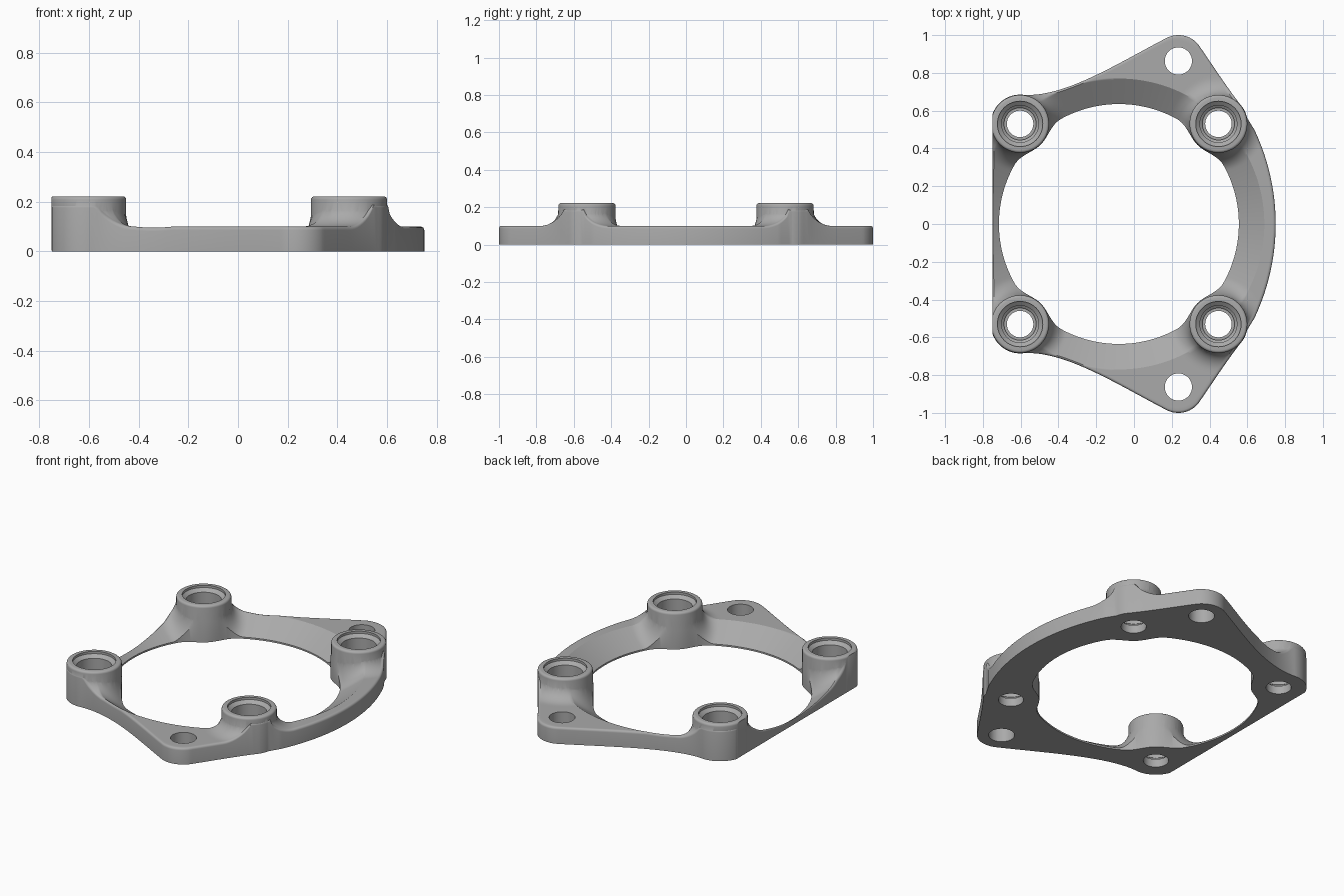
import bpy, bmesh, math
from mathutils import Vector, Matrix
from mathutils.geometry import interpolate_bezier

if "Cube" in bpy.data.objects:
    bpy.data.objects.remove(bpy.data.objects["Cube"])

HOLE_C = Vector((-0.08, 0.0))
HOLE_R, CONE_R, LIP, PLATE_H = 0.635, 0.77, 0.01, 0.1
BOSS_R, BOSS_H, FLARE_H, ROUND = 0.153, 0.222, 0.19, 0.014
BOSSES = [Vector((x, y)) for x in (-0.603, 0.447) for y in (-0.53, 0.53)]
EARS = [Vector((0.235, y)) for y in (-0.863, 0.863)]

grey = bpy.data.materials.new("grey_metal")
grey.use_nodes = True
colour = (0.4, 0.4, 0.4, 1)
grey.diffuse_color = colour
grey.node_tree.nodes["Principled BSDF"].inputs["Base Color"].default_value = colour


def make_object(name, bm):
    bmesh.ops.recalc_face_normals(bm, faces=bm.faces)
    mesh = bpy.data.meshes.new(name)
    bm.to_mesh(mesh)
    bm.free()
    mesh.materials.append(grey)
    ob = bpy.data.objects.new(name, mesh)
    bpy.context.collection.objects.link(ob)
    return ob


def add_lathe(bm, profile, centre, segments=64):
    """Solid of revolution from (radius, z) points that start and end on the axis."""
    rings = []
    for r, z in profile:
        count = 1 if r == 0 else segments
        rings.append([bm.verts.new((centre.x + r * math.cos(math.tau * i / segments),
                                    centre.y + r * math.sin(math.tau * i / segments), z))
                      for i in range(count)])
    for a, b in zip(rings, rings[1:]):
        for i in range(segments):
            j = (i + 1) % segments
            quad = [a[i % len(a)], a[j % len(a)], b[j % len(b)], b[i % len(b)]]
            bm.faces.new(list(dict.fromkeys(quad)))


def arc(centre, r, start, end, n=24):
    angles = [math.radians(start + (end - start) * i / n) for i in range(n + 1)]
    return [Vector((centre[0] + r * math.cos(a), centre[1] + r * math.sin(a))) for a in angles]


def bezier(*points, n=24):
    return [Vector(p[:2]) for p in interpolate_bezier(*[Vector((*p, 0)) for p in points], n)]


def resample(points, step):
    """Evenly spaced points along a closed outline."""
    out = []
    for a, b in zip(points, points[1:] + points[:1]):
        n = max(1, round((b - a).length / step))
        if (b - a).length > 0.001:
            out += [a.lerp(b, i / n) for i in range(n)]
    return out


# Plate outline: outer arc, boss, ear, concave flank, corner boss; then mirrored
ear = arc(EARS[1], 0.137, 40, 115)
half = arc((-0.41, 0), 1.16, 0, 25.5)
half += arc(BOSSES[3], 0.155, 12, 34, 8)
half += bezier(half[-1], (0.5, 0.71), (0.41, 0.85), ear[0])[1:-1]
half += ear
corner = arc(BOSSES[1], 0.155, 82, 160.5)
half += bezier(ear[-1], (-0.08, 0.855), (-0.36, 0.672), corner[0])[1:-1]
half += corner + [Vector((-0.749, 0))]
outline = half + [Vector((p.x, -p.y)) for p in reversed(half[1:-1])]
outline = resample(outline, 0.013)


def inner_radius(direction):
    """Central hole, swelling inwards beside each boss."""
    r = HOLE_R
    for b in BOSSES:
        off = abs(direction.angle(b - HOLE_C)) / 0.28
        if off < 1:
            r -= 0.045 * math.cos(off * math.pi / 2) ** 2
    return r


def surface_height(p):
    """Flat plate with a conical inner slope, and fillets rising to the bosses."""
    slope = ((p - HOLE_C).length - HOLE_R) / (CONE_R - HOLE_R)
    z = LIP + (PLATE_H - LIP) * min(1, max(0, slope))
    d = min((p - b).length for b in BOSSES)
    t = min(1, max(0, (d - BOSS_R + 0.005) / 0.1))
    return z + (FLARE_H - z) * (1 - math.sqrt(1 - (1 - t) ** 2))


# Plate body: one cross-section per outline point, joined into a ring
bm = bmesh.new()
sections = []
for p in outline:
    ray = p - HOLE_C
    outer, ray = ray.length, ray.normalized()
    inner = inner_radius(ray)
    crease = min(CONE_R, inner + 0.7 * (outer - inner))
    edge = outer - min(ROUND, 0.25 * (outer - crease))
    radii = [inner + (crease - inner) * i / 16 for i in range(16)]
    radii += [crease + (edge - crease) * i / 16 for i in range(17)]
    pts = [(inner, 0)] + [(r, surface_height(HOLE_C + ray * r)) for r in radii]
    top, width = pts[-1][1], outer - edge
    drop = min(ROUND, 0.4 * top)
    for i in range(1, 5):
        a = i * math.pi / 8
        pts.append((edge + width * math.sin(a), top - drop * (1 - math.cos(a))))
    pts.append((outer, 0))
    sections.append([bm.verts.new((*(HOLE_C + ray * r), z)) for r, z in pts])
for a, b in zip(sections, sections[1:] + sections[:1]):
    for i in range(len(a)):
        j = (i + 1) % len(a)
        bm.faces.new((a[i], a[j], b[j], b[i]))
plate = make_object("mounting_ring", bm)

# Bosses with rounded rims
bm = bmesh.new()
rim = [(BOSS_R - ROUND * (1 - math.cos(a)), BOSS_H - ROUND * (1 - math.sin(a)))
       for a in [i * math.pi / 8 for i in range(5)]]
for b in BOSSES:
    add_lathe(bm, [(0, 0.003), (BOSS_R, 0.003)] + rim + [(0, BOSS_H)], b)
bosses = make_object("bosses", bm)

# Stepped boss bores, plain ear holes and the flat trim on the left-hand side
bm = bmesh.new()
bore = [(0, -0.1), (0.07, -0.1), (0.07, 0.05), (0.085, 0.05), (0.085, 0.065),
        (0.098, 0.075), (0.098, 0.19), (0.12, 0.208), (0.12, 0.3), (0, 0.3)]
for b in BOSSES:
    add_lathe(bm, bore, b)
for e in EARS:
    add_lathe(bm, [(0, -0.1), (0.072, -0.1), (0.072, 0.3), (0, 0.3)], e)
bmesh.ops.create_cube(bm, size=1, matrix=Matrix.Translation((-0.85, 0, 0.1))
                      @ Matrix.Diagonal((0.2, 2, 1, 1)))
cutters = make_object("hole_cutters", bm)

# Join the bosses, cut the holes, and discard the helpers
bpy.context.view_layer.objects.active = plate
for helper, operation in ((bosses, 'UNION'), (cutters, 'DIFFERENCE')):
    helper.hide_render = True
    mod = plate.modifiers.new(operation.lower(), 'BOOLEAN')
    mod.object, mod.operation, mod.solver = helper, operation, 'EXACT'
    bpy.ops.object.modifier_apply(modifier=mod.name)
    bpy.data.objects.remove(helper)

bpy.ops.object.select_all(action='DESELECT')
plate.select_set(True)
bpy.ops.object.shade_smooth_by_angle(angle=math.radians(32))
